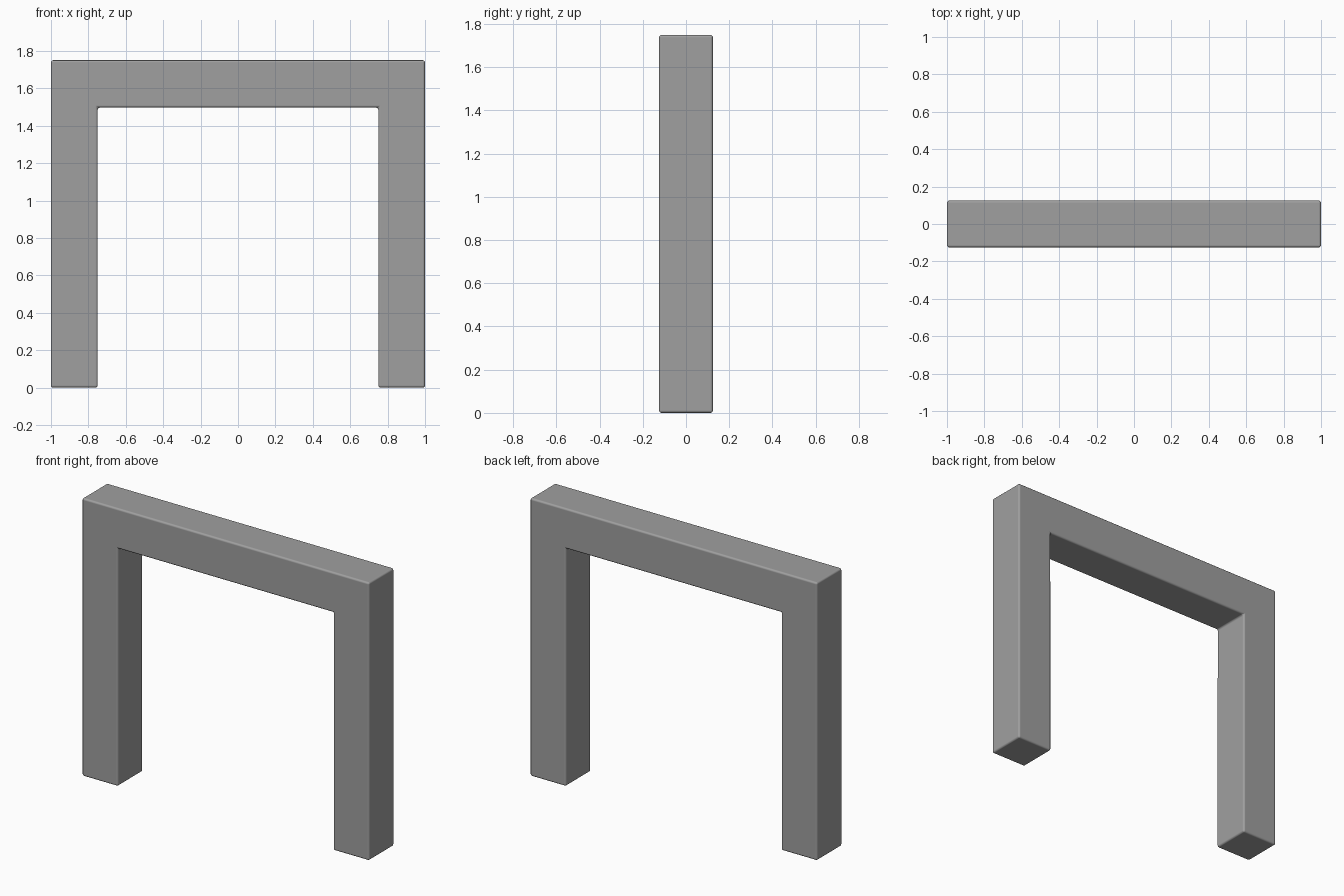
import bpy
import bmesh

if "Cube" in bpy.data.objects:
    bpy.data.objects.remove(bpy.data.objects["Cube"])

W, INNER, TOP, UNDER, HALF_D = 1.0, 0.75, 1.75, 1.497, 0.125

# Portal outline: two posts joined by a lintel, split into quads at the corners
quads = [
    [(-W, 0), (-INNER, 0), (-INNER, UNDER), (-W, UNDER)],
    [(-W, UNDER), (-INNER, UNDER), (-INNER, TOP), (-W, TOP)],
    [(-INNER, UNDER), (INNER, UNDER), (INNER, TOP), (-INNER, TOP)],
    [(INNER, UNDER), (W, UNDER), (W, TOP), (INNER, TOP)],
    [(INNER, 0), (W, 0), (W, UNDER), (INNER, UNDER)],
]
bm = bmesh.new()
for q in quads:
    bm.faces.new([bm.verts.new((x, -HALF_D, z)) for x, z in q])
bmesh.ops.remove_doubles(bm, verts=bm.verts[:], dist=1e-4)

# Extrude to full depth
ext = bmesh.ops.extrude_face_region(bm, geom=bm.faces[:], use_keep_orig=True)
verts = [g for g in ext["geom"] if isinstance(g, bmesh.types.BMVert)]
bmesh.ops.translate(bm, verts=verts, vec=(0, 2 * HALF_D, 0))
bmesh.ops.recalc_face_normals(bm, faces=bm.faces[:])
for f in bm.faces:
    f.smooth = True

mesh = bpy.data.meshes.new("portal_frame")
bm.to_mesh(mesh)
bm.free()
frame = bpy.data.objects.new("portal_frame", mesh)
bpy.context.collection.objects.link(frame)

# Dark grey finish
mat = bpy.data.materials.new("dark_grey")
mat.diffuse_color = (0.35, 0.35, 0.35, 1)
mat.use_nodes = True
mat.node_tree.nodes["Principled BSDF"].inputs["Base Color"].default_value = mat.diffuse_color
mesh.materials.append(mat)

# Small softened edges, including the inner corners, with flat shading kept on the big faces
bevel = frame.modifiers.new("soft_edges", "BEVEL")
bevel.width = 0.012
bevel.segments = 3
bevel.limit_method = "ANGLE"
bevel.harden_normals = True

bpy.context.view_layer.objects.active = frame
frame.select_set(True)
bpy.ops.object.modifier_apply(modifier=bevel.name)
